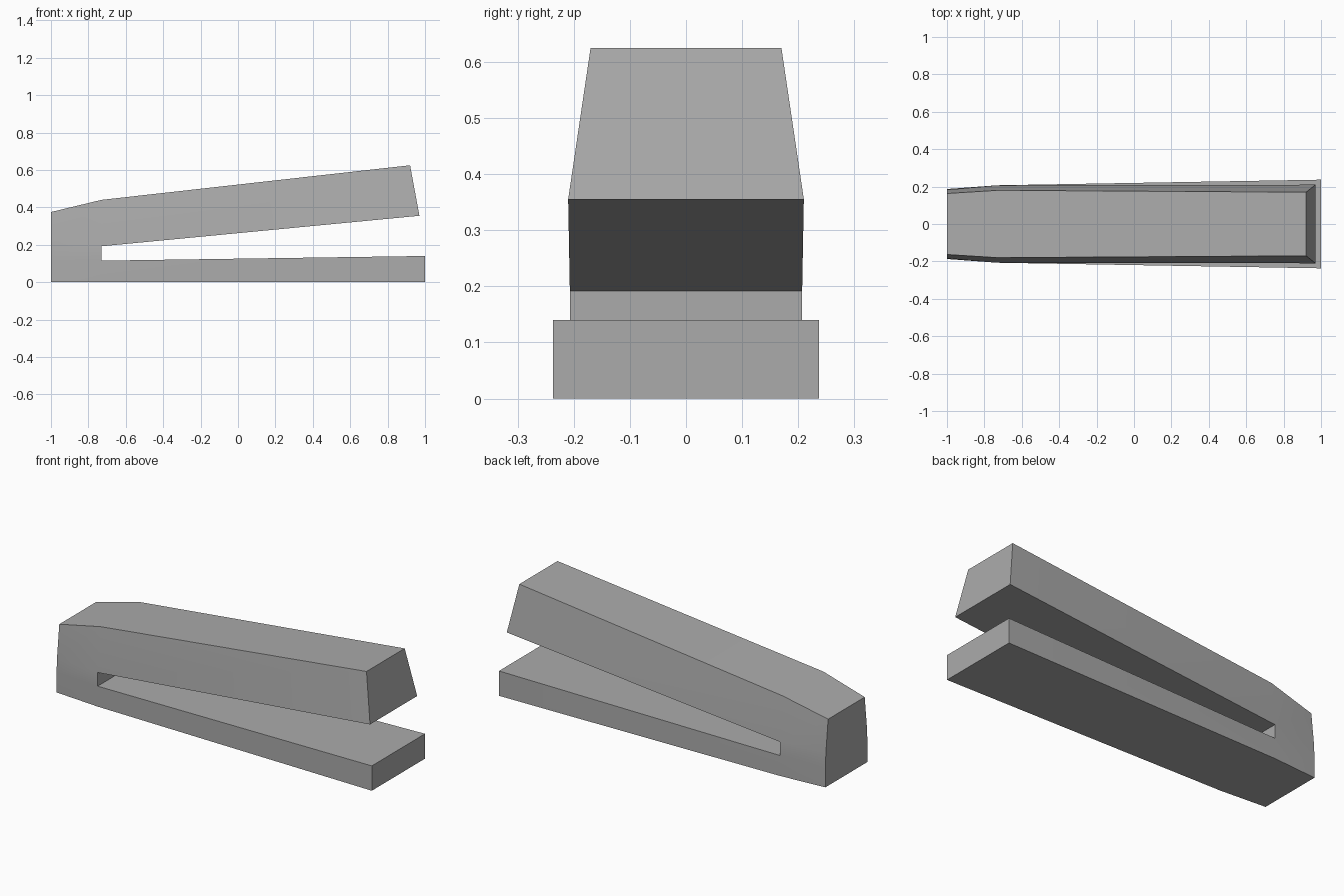
import bpy, bmesh, math

cube = bpy.data.objects.get("Cube")
if cube:
    bpy.data.objects.remove(cube, do_unlink=True)

# Single grey finish
grey = bpy.data.materials.new("mid_grey")
grey.use_nodes = True
colour = (0.41, 0.41, 0.41, 1)
grey.diffuse_color = colour
grey.node_tree.nodes["Principled BSDF"].inputs["Base Color"].default_value = colour

# Side outline of the clamp as named points: x, z, half width
outline = {
    "heel": (-1, 0, 0.187),
    "base_root": (-0.73, 0, 0.207),
    "toe": (1, 0, 0.237),
    "toe_top": (1, 0.14, 0.237),
    "slot_low": (-0.73, 0.115, 0.207),
    "slot_high": (-0.73, 0.192, 0.207),
    "arm_tip": (0.97, 0.355, 0.21),
    "arm_tip_top": (0.92, 0.625, 0.17),
    "shoulder": (-0.73, 0.44, 0.18),
    "back_top": (-1, 0.375, 0.163),
    "back_high": (-1, 0.192, 0.183),
    "back_low": (-1, 0.115, 0.187),
}
# Side panels: lower jaw, upper arm, and the three bands of the rear post
panels = [
    ("base_root", "toe", "toe_top", "slot_low"),
    ("slot_high", "arm_tip", "arm_tip_top", "shoulder"),
    ("heel", "base_root", "slot_low", "back_low"),
    ("back_low", "slot_low", "slot_high", "back_high"),
    ("back_high", "slot_high", "shoulder", "back_top"),
]

bm = bmesh.new()
front = {n: bm.verts.new((x, -w, z)) for n, (x, z, w) in outline.items()}
back = {n: bm.verts.new((x, w, z)) for n, (x, z, w) in outline.items()}
for panel in panels:
    bm.faces.new([front[n] for n in panel])
    bm.faces.new([back[n] for n in reversed(panel)])

# Bridge the two sides around the outline
names = list(outline)
for a, b in zip(names, names[1:] + names[:1]):
    bm.faces.new((front[b], front[a], back[a], back[b]))
bmesh.ops.recalc_face_normals(bm, faces=bm.faces)

mesh = bpy.data.meshes.new("clamp_body")
bm.to_mesh(mesh)
bm.free()
mesh.materials.append(grey)
body = bpy.data.objects.new("clamp_body", mesh)
bpy.context.collection.objects.link(body)

# Soft shading where the post blends into the arm, sharp corners elsewhere
bpy.ops.object.select_all(action="DESELECT")
body.select_set(True)
bpy.context.view_layer.objects.active = body
bpy.ops.object.shade_smooth_by_angle(angle=math.radians(30))
